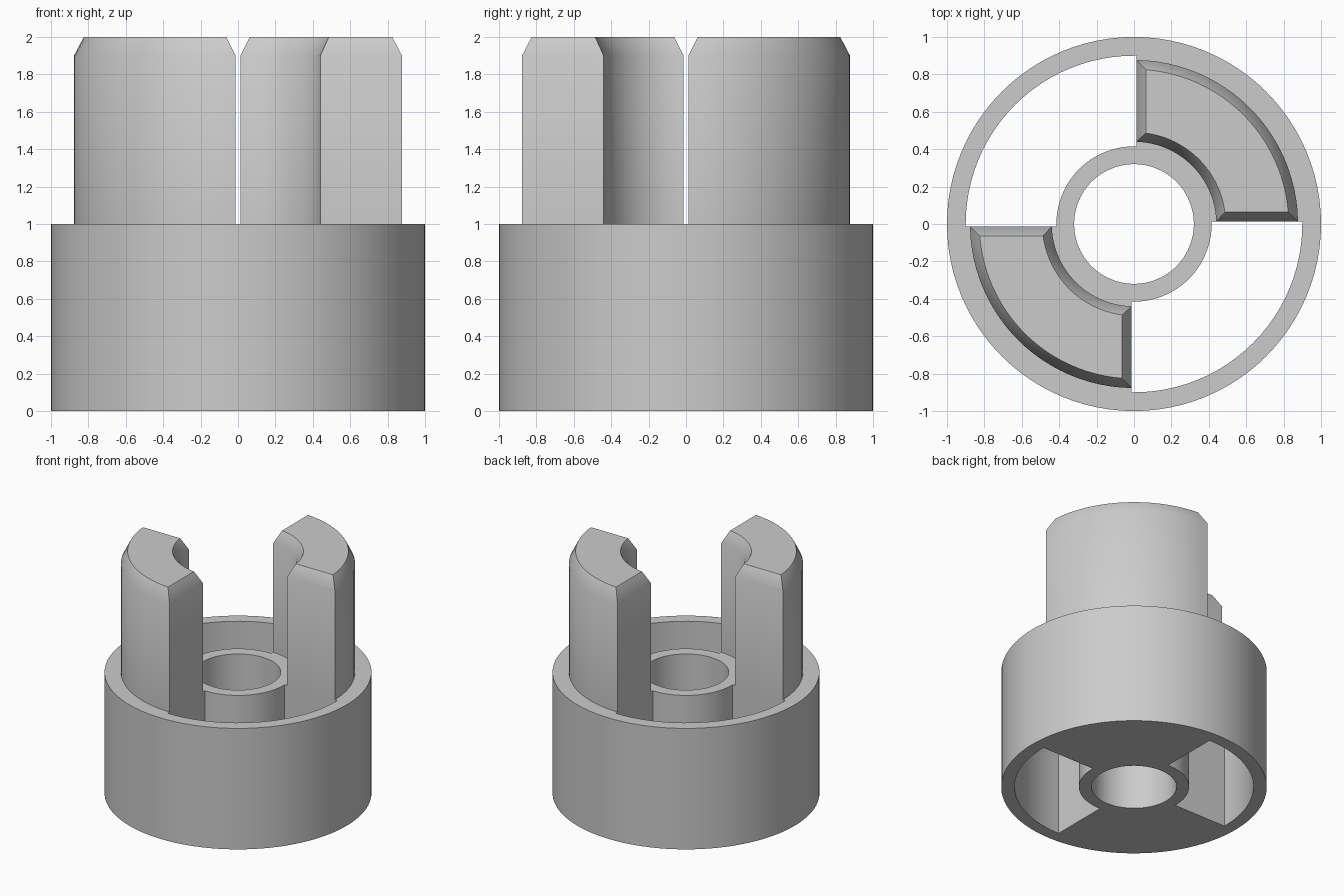
import bpy, bmesh
from math import asin, cos, sin, pi, radians

cube = bpy.data.objects.get("Cube")
if cube:
    bpy.data.objects.remove(cube, do_unlink=True)

grey = bpy.data.materials.new("plain_grey")
grey.use_nodes = True
colour = (0.6, 0.6, 0.6, 1)
grey.diffuse_color = colour
grey.node_tree.nodes["Principled BSDF"].inputs["Base Color"].default_value = colour

SEGS = 96        # sides of a full circle
GAP = 0.013      # distance of the jaw sides from the axis planes
BORE, HUB, RIM = 0.32, 0.415, 0.9
JAW_IN, JAW_OUT, BEVEL = 0.44, 0.877, 0.05


def circle(r):
    return [(r * cos(2 * pi * i / SEGS), r * sin(2 * pi * i / SEGS)) for i in range(SEGS)]


def sector(r_in, r_out, inset, turn):
    """Quarter ring whose straight sides are moved inward by inset."""
    n = SEGS // 4

    def arc(r):
        a = asin(inset / r)
        return [(r * cos(t), r * sin(t)) for t in
                (turn + a + (pi / 2 - 2 * a) * i / n for i in range(n + 1))]
    return arc(r_out) + arc(r_in)[::-1]


def loft(name, layers):
    """Closed solid through (outline, height) layers with equal point counts."""
    bm = bmesh.new()
    rings = [[bm.verts.new((x, y, z)) for x, y in pts] for pts, z in layers]
    for low, high in zip(rings, rings[1:]):
        for i in range(len(low)):
            j = (i + 1) % len(low)
            bm.faces.new((low[i], low[j], high[j], high[i]))
    bm.faces.new(rings[0][::-1])
    bm.faces.new(rings[-1])
    bmesh.ops.recalc_face_normals(bm, faces=bm.faces)
    mesh = bpy.data.meshes.new(name)
    bm.to_mesh(mesh)
    bm.free()
    mesh.materials.append(grey)
    ob = bpy.data.objects.new(name, mesh)
    bpy.context.collection.objects.link(ob)
    return ob


def activate(ob):
    bpy.ops.object.select_all(action='DESELECT')
    ob.select_set(True)
    bpy.context.view_layer.objects.active = ob


def cut(target, cutter):
    cutter.hide_render = True
    mod = target.modifiers.new("cut", 'BOOLEAN')
    mod.operation, mod.solver, mod.object = 'DIFFERENCE', 'EXACT', cutter
    activate(target)
    bpy.ops.object.modifier_apply(modifier=mod.name)
    bpy.data.objects.remove(cutter, do_unlink=True)


# Round base with a central bore and two open quarter pockets
base = loft("base", [(circle(1), 0), (circle(1), 1)])
cut(base, loft("bore_cutter", [(circle(BORE), -0.1), (circle(BORE), 1.1)]))
for turn in (pi / 2, 3 * pi / 2):
    pocket = sector(HUB, RIM, -GAP, turn)
    cut(base, loft("pocket_cutter", [(pocket, -0.1), (pocket, 1.1)]))

# Two opposite jaws with bevelled tops
parts = [base]
for name, turn in (("back_left_jaw", 0), ("front_right_jaw", pi)):
    wall = sector(JAW_IN, JAW_OUT, GAP, turn)
    top = sector(JAW_IN + BEVEL, JAW_OUT - BEVEL, GAP + BEVEL, turn)
    parts.append(loft(name, [(wall, 1), (wall, 1.9), (top, 2)]))

# Smooth round walls, crisp corners
for ob in parts:
    activate(ob)
    bpy.ops.object.shade_smooth_by_angle(angle=radians(30))
